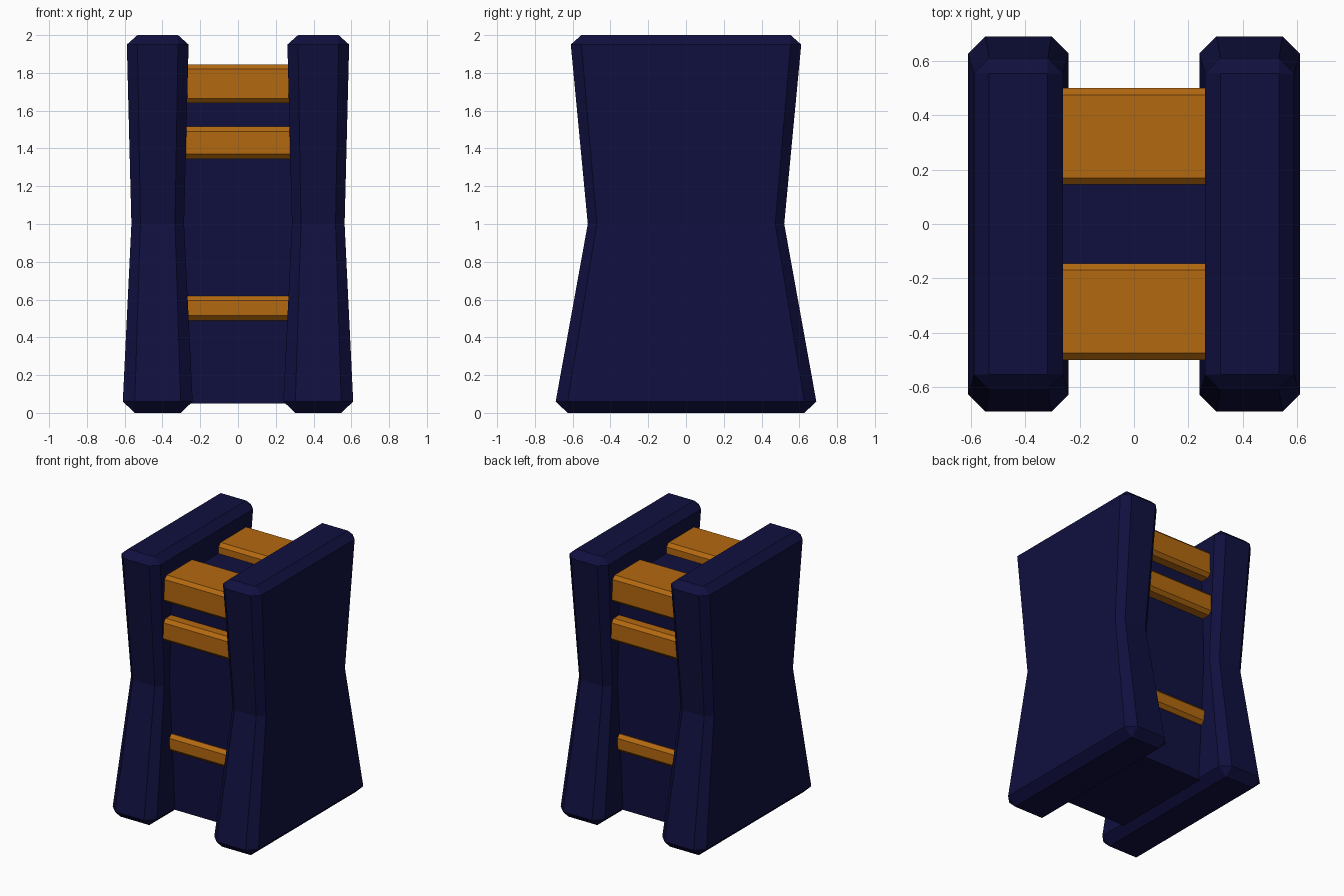
import bpy, bmesh

if "Cube" in bpy.data.objects:
    bpy.data.objects.remove(bpy.data.objects["Cube"])


def material(name, rgb):
    m = bpy.data.materials.new(name)
    m.diffuse_color = (*rgb, 1)
    m.use_nodes = True
    m.node_tree.nodes["Principled BSDF"].inputs["Base Color"].default_value = m.diffuse_color
    return m


NAVY = material("navy", (0.005, 0.005, 0.05))
ORANGE = material("orange", (0.45, 0.14, 0.005))


def finish(name, bm, mat):
    bmesh.ops.recalc_face_normals(bm, faces=bm.faces)
    me = bpy.data.meshes.new(name)
    bm.to_mesh(me)
    bm.free()
    me.materials.append(mat)
    ob = bpy.data.objects.new(name, me)
    bpy.context.collection.objects.link(ob)
    return ob


def box(name, x, y, z, mat, chamfer=0):
    """Box from (min, max) ranges with optional chamfered edges."""
    bm = bmesh.new()
    bmesh.ops.create_cube(bm, size=1)
    for v in bm.verts:
        v.co = [r[0] if c < 0 else r[1] for c, r in zip(v.co, (x, y, z))]
    if chamfer:
        edges = [e for e in bm.edges
                 if abs(e.verts[0].co.x - e.verts[1].co.x) > 0.1]
        bmesh.ops.bevel(bm, geom=edges, offset=chamfer, segments=1, affect='EDGES')
    return finish(name, bm, mat)


def side_panel(name, cx):
    """Chamfered slab, pinched at the waist."""
    bm = bmesh.new()
    rings = []
    for z, d in ((0.06, 0.69), (1.0, 0.52), (1.95, 0.61)):
        w, c = d * 0.268, d * 0.092
        pts = [(w - c, -d), (w, c - d), (w, d - c), (w - c, d),
               (c - w, d), (-w, d - c), (-w, c - d), (c - w, -d)]
        rings.append([bm.verts.new((cx + x, y, z)) for x, y in pts])
    for a, b in zip(rings, rings[1:]):
        for i in range(8):
            j = (i + 1) % 8
            bm.faces.new((a[i], a[j], b[j], b[i]))
    # end caps with chamfered rims and triangular corners
    for ring, z, d in ((rings[0], 0, 0.69), (rings[2], 2, 0.61)):
        w, c = d * 0.268, d * 0.092
        cap = [bm.verts.new((cx + sx * (w - c), sy * (d - c), z))
               for sx, sy in ((1, -1), (1, 1), (-1, 1), (-1, -1))]
        bm.faces.new(cap)
        for k in range(4):
            a, b = ring[2 * k], ring[2 * k + 1]
            bm.faces.new((a, b, cap[k]))
            bm.faces.new((b, ring[(2 * k + 2) % 8], cap[(k + 1) % 4], cap[k]))
    return finish(name, bm, NAVY)


# Side panels and the core between them
side_panel("right_side_panel", 0.425)
side_panel("left_side_panel", -0.425)
box("core", (-0.35, 0.35), (-0.41, 0.41), (0.05, 1.77), NAVY)

# Cross bars, repeated front and back
X = (-0.33, 0.33)
for side, s in (("front", -1), ("back", 1)):
    for level, inner, outer, z in (("top", 0.145, 0.50, (1.64, 1.845)),
                                   ("middle", 0.2, 0.50, (1.345, 1.515)),
                                   ("lower", 0.2, 0.44, (0.49, 0.62))):
        box(f"{side}_{level}_bar", X, sorted((s * inner, s * outer)), z, ORANGE, 0.025)
